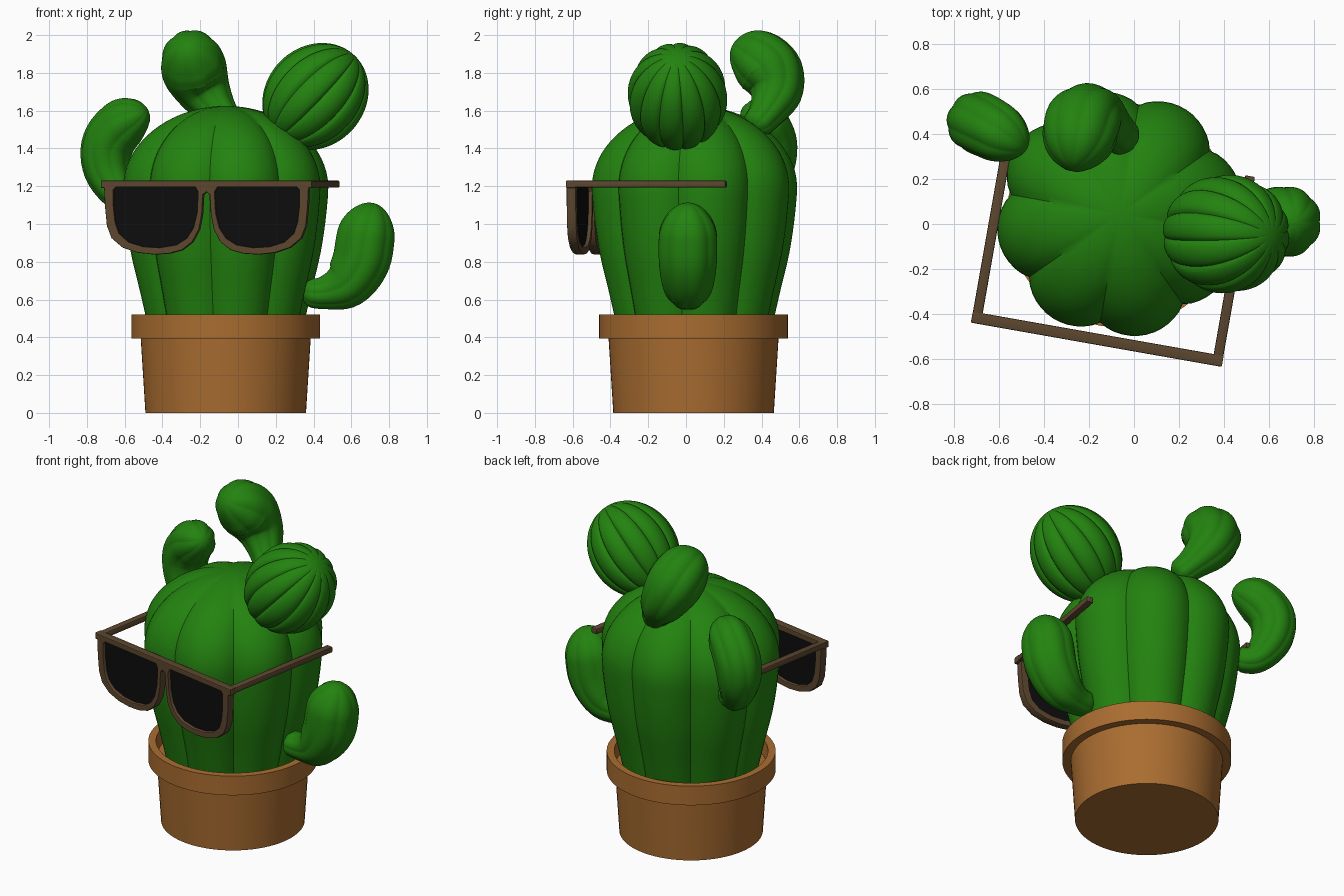
import bpy, bmesh, math
from mathutils import Vector, Matrix

if "Cube" in bpy.data.objects:
    bpy.data.objects.remove(bpy.data.objects["Cube"])


def material(name, rgb):
    m = bpy.data.materials.new(name)
    m.diffuse_color = (*rgb, 1)
    m.use_nodes = True
    m.node_tree.nodes["Principled BSDF"].inputs["Base Color"].default_value = m.diffuse_color
    return m


GREEN = material("cactus green", (0.017, 0.225, 0.005))
CLAY = material("clay orange", (0.40, 0.152, 0.030))
BROWN = material("frame brown", (0.107, 0.062, 0.028))
BLACK = material("lens black", (0.004, 0.004, 0.004))


def add_object(name, mesh, mat, angle=30):
    mesh.materials.clear()
    mesh.materials.append(mat)
    ob = bpy.data.objects.new(name, mesh)
    bpy.context.collection.objects.link(ob)
    bpy.ops.object.select_all(action='DESELECT')
    ob.select_set(True)
    bpy.context.view_layer.objects.active = ob
    bpy.ops.object.shade_smooth_by_angle(angle=math.radians(angle))
    return ob


def spline_point(pts, t):
    """Catmull-Rom through 4D points (x, y, z, radius), t in 0..1"""
    n = len(pts) - 1
    i = min(int(t * n), n - 1)
    f = t * n - i
    b, c = pts[i], pts[i + 1]
    a = pts[i - 1] if i > 0 else b * 2 - c
    d = pts[i + 2] if i + 2 <= n else c * 2 - b
    return 0.5 * (b * 2 + (c - a) * f + (a * 2 - b * 5 + c * 4 - d) * f * f
                  + (b * 3 - a - c * 3 + d) * f ** 3)


def ribbed_sweep(name, pts, ribs, depth, cap0, cap1, phase=0.0, power=1.0, rings=48, per_rib=12):
    """Ribbed tube along a path with rounded ends of length cap0 and cap1"""
    pts = [Vector(p) for p in pts]
    fine = [spline_point(pts, k / 400) for k in range(401)]
    dist = [0.0]
    for p, q in zip(fine, fine[1:]):
        dist.append(dist[-1] + (q.xyz - p.xyz).length)
    total = dist[-1]
    bm = bmesh.new()
    segs = ribs * per_rib
    side, prev, k = None, None, 0
    for r in range(rings + 1):
        s = total * (1 - math.cos(math.pi * r / rings)) / 2
        while k < 399 and dist[k + 1] < s:
            k += 1
        f = (s - dist[k]) / (dist[k + 1] - dist[k])
        p = fine[k].lerp(fine[k + 1], min(max(f, 0), 1))
        tan = (fine[min(k + 4, 400)].xyz - fine[max(k - 3, 0)].xyz).normalized()
        if side is None:
            side = Vector((1, 0, 0)) if abs(tan.x) < 0.8 else Vector((0, 1, 0))
        side = (side - tan * side.dot(tan)).normalized()
        up = tan.cross(side)
        if r in (0, rings):
            ring = [bm.verts.new(p.xyz)]
        else:
            rad = p.w
            for d, c in ((s, cap0), (total - s, cap1)):
                if d < c:
                    rad *= math.sqrt(1 - (1 - d / c) ** 2)
            ring = []
            for j in range(segs):
                a = 2 * math.pi * j / segs
                lobe = abs(math.sin(ribs * a / 2)) ** power
                rr = rad * (1 - depth * (1 - lobe))
                a += phase
                ring.append(bm.verts.new(p.xyz + (side * math.cos(a) + up * math.sin(a)) * rr))
        if prev:
            for j in range(segs):
                n = (j + 1) % segs
                if len(prev) == 1:
                    bm.faces.new((prev[0], ring[n], ring[j]))
                elif len(ring) == 1:
                    bm.faces.new((prev[j], prev[n], ring[0]))
                else:
                    bm.faces.new((prev[j], prev[n], ring[n], ring[j]))
        prev = ring
    bmesh.ops.recalc_face_normals(bm, faces=bm.faces)
    mesh = bpy.data.meshes.new(name)
    bm.to_mesh(mesh)
    bm.free()
    return add_object(name, mesh, GREEN, 35)


# Pot: revolved profile (radius, height)
CX, CY = -0.065, 0.04
profile = [(0, 0), (0.425, 0), (0.45, 0.395), (0.5, 0.395), (0.5, 0.52), (0.455, 0.52), (0.45, 0.42), (0, 0.42)]
bm = bmesh.new()
vs = [bm.verts.new((CX + r, CY, z)) for r, z in profile]
edges = [bm.edges.new(e) for e in zip(vs, vs[1:])]
bmesh.ops.spin(bm, geom=vs + edges, cent=(CX, CY, 0), axis=(0, 0, 1), angle=2 * math.pi, steps=72)
bmesh.ops.remove_doubles(bm, verts=bm.verts, dist=1e-4)
bmesh.ops.recalc_face_normals(bm, faces=bm.faces)
pot = bpy.data.meshes.new("pot")
bm.to_mesh(pot)
bm.free()
add_object("pot", pot, CLAY)

# Main cactus body
body = [(0.38, 0.40), (0.62, 0.455), (0.86, 0.512), (1.1, 0.545), (1.36, 0.56), (1.625, 0.56)]
ribbed_sweep("cactus_body", [(CX, CY + 0.005, z, r) for z, r in body],
             8, 0.11, 0.02, 0.46, math.radians(35), 0.8)

# Round bud on the upper right
mid, axis = Vector((0.41, -0.045, 1.675)), Vector((0.69, -0.02, 0.72)).normalized()
ribbed_sweep("round_bud", [(*(mid + axis * t), 0.265) for t in (-0.3, 0, 0.3)],
             12, 0.09, 0.3, 0.3, 0.1, 0.5)

# Curved limbs: path points with radius
ribbed_sweep("back_limb", [(-0.02, 0.35, 1.50, 0.08), (-0.09, 0.42, 1.58, 0.095), (-0.17, 0.475, 1.69, 0.14),
                           (-0.225, 0.45, 1.80, 0.172), (-0.25, 0.37, 1.88, 0.165), (-0.275, 0.25, 1.95, 0.15)],
             8, 0.05, 0.06, 0.18)
ribbed_sweep("left_limb", [(-0.51, 0.31, 1.14, 0.07), (-0.62, 0.38, 1.155, 0.09), (-0.69, 0.44, 1.28, 0.125),
                           (-0.69, 0.45, 1.42, 0.14), (-0.61, 0.41, 1.53, 0.135), (-0.485, 0.335, 1.60, 0.12)],
             8, 0.05, 0.06, 0.17)
ribbed_sweep("right_limb", [(0.34, 0.01, 0.64, 0.075), (0.45, 0.01, 0.635, 0.09), (0.57, 0.01, 0.68, 0.135),
                            (0.65, 0.01, 0.80, 0.158), (0.68, 0.01, 0.95, 0.158), (0.72, 0.01, 1.11, 0.14)],
             8, 0.05, 0.06, 0.18)

# Sunglasses: outlines for one half, mirrored
SPOT = Matrix.Translation((-0.168, -0.5375, 0)) @ Matrix.Rotation(math.radians(-10), 4, 'Z')
outer = [(0, 1.17), (0.018, 1.155), (0.024, 1.05), (0.04, 0.97), (0.075, 0.905), (0.13, 0.862), (0.2, 0.843),
         (0.28, 0.838), (0.37, 0.848), (0.45, 0.875), (0.51, 0.925), (0.535, 0.99), (0.545, 1.09),
         (0.55, 1.19), (0.567, 1.192), (0.567, 1.23)]
hole = [(0.06, 1.195), (0.045, 1.17), (0.05, 1.06), (0.07, 0.98), (0.105, 0.925), (0.16, 0.89), (0.25, 0.875),
        (0.34, 0.88), (0.42, 0.905), (0.47, 0.95), (0.49, 1.01), (0.50, 1.1), (0.50, 1.18), (0.485, 1.195)]


def mirrored(pts):
    return [(-u, z) for u, z in pts]


def plate(name, outlines, depth, v, mat, bevel=0.0):
    """Flat filled outlines standing upright at depth v behind the glasses' front"""
    cu = bpy.data.curves.new(name, 'CURVE')
    cu.dimensions, cu.fill_mode = '2D', 'BOTH'
    cu.extrude, cu.bevel_depth, cu.offset = depth / 2 - bevel, bevel, -bevel
    cu.bevel_resolution = 1
    for pts in outlines:
        sp = cu.splines.new('POLY')
        sp.points.add(len(pts) - 1)
        for p, (u, z) in zip(sp.points, pts):
            p.co = (u, z, 0, 1)
        sp.use_cyclic_u = True
    tmp = bpy.data.objects.new(name + "_curve", cu)
    bpy.context.collection.objects.link(tmp)
    deps = bpy.context.evaluated_depsgraph_get()
    mesh = bpy.data.meshes.new_from_object(tmp.evaluated_get(deps))
    bpy.data.objects.remove(tmp)
    mesh.transform(SPOT @ Matrix.Translation((0, v, 0)) @ Matrix.Rotation(math.pi / 2, 4, 'X'))
    return add_object(name, mesh, mat)


full = outer + mirrored(outer[:0:-1])
plate("glasses_frame", [full, hole, mirrored(hole)], 0.05, 0.025, BROWN, 0.005)
for side, sign in (("left", -1), ("right", 1)):
    grown = [(0.275 + (u - 0.275) * 1.03, 1.035 + (z - 1.035) * 1.03) for u, z in hole]
    plate(side + "_lens", [[(sign * u, z) for u, z in grown]], 0.009, 0.025, BLACK)
    # Temple bar
    bm = bmesh.new()
    bmesh.ops.create_cube(bm, size=1, matrix=SPOT @ Matrix.Translation((sign * 0.544, 0.434, 1.211))
                          @ Matrix.Diagonal((0.044, 0.848, 0.036, 1)))
    bmesh.ops.bevel(bm, geom=bm.edges[:], offset=0.006, segments=2, affect='EDGES', profile=0.5)
    mesh = bpy.data.meshes.new(side + "_temple")
    bm.to_mesh(mesh)
    bm.free()
    add_object(side + "_temple", mesh, BROWN)
